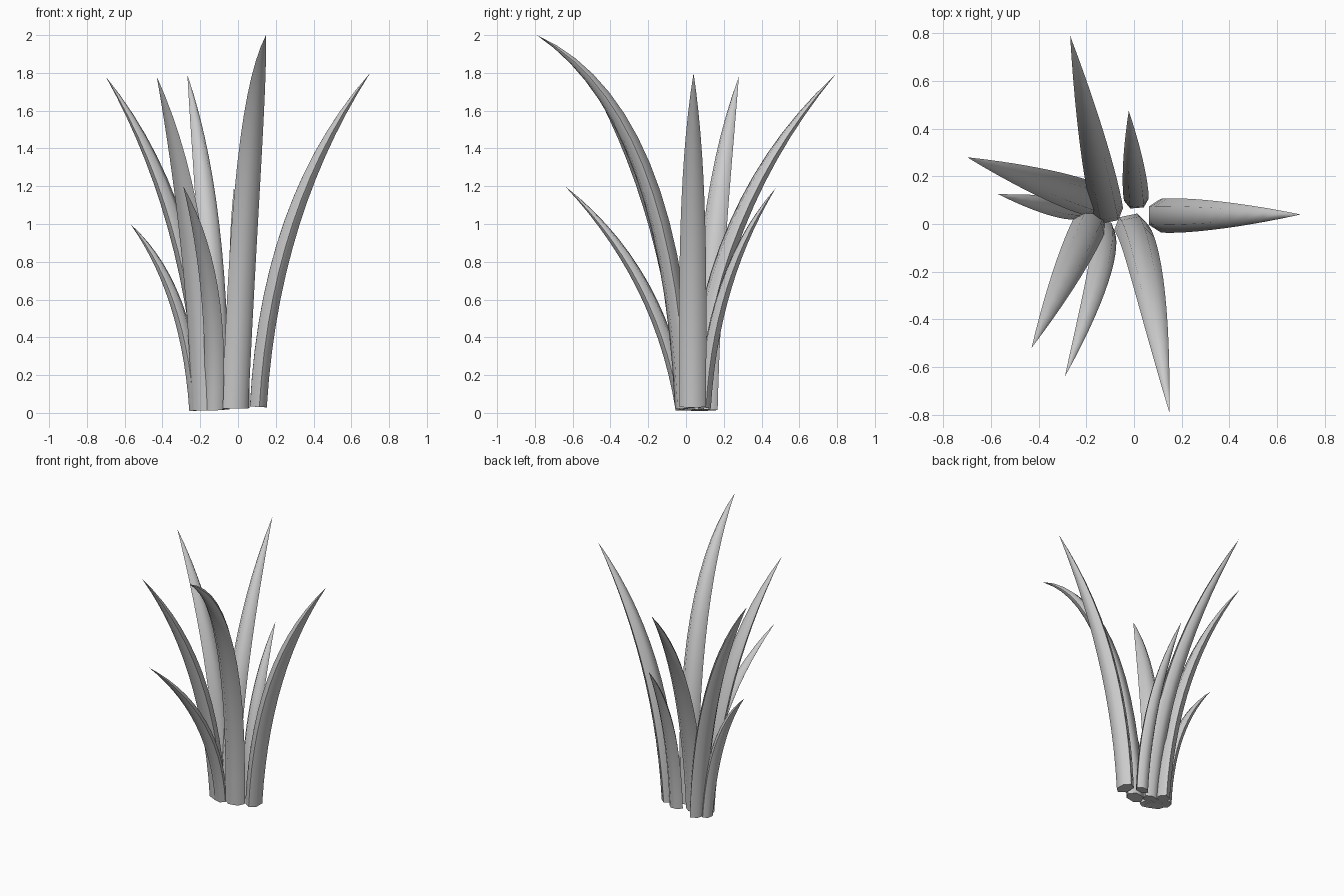
import bpy, bmesh, math
from mathutils import Vector

if "Cube" in bpy.data.objects:
    bpy.data.objects.remove(bpy.data.objects["Cube"])

# Six-sided leaf section: (across the width, outward), in half widths / half depths
SECTION = [(-1, 0.05), (-0.55, -1), (0.55, -1), (1, 0.05), (0.5, 0.9), (-0.5, 0.9)]
RINGS = 14


def leaf(name, base, tip, width, depth, ctrl=(0.1, 0.6), bow=0.0):
    """Sweep a tapering section along a quadratic arc from base to tip."""
    b = Vector((base[0], base[1], 0.025 + 0.06 * base[0]))
    e = Vector(tip)
    flat = Vector((e.x - b.x, e.y - b.y, 0))
    out = flat.normalized()
    side = Vector((-out.y, out.x, 0))
    reach, rise = flat.length, e.z - b.z
    bm = bmesh.new()
    rings = []
    for i in range(RINGS):
        t = i / RINGS
        d = 2 * t * (1 - t) * ctrl[0] + t * t
        h = 2 * t * (1 - t) * ctrl[1] + t * t
        dd = 2 * (1 - 2 * t) * ctrl[0] + 2 * t
        dh = 2 * (1 - 2 * t) * ctrl[1] + 2 * t
        tangent = (out * dd * reach + Vector((0, 0, dh * rise))).normalized()
        normal = side.cross(tangent).normalized()
        if normal.dot(out) < 0:
            normal = -normal
        p = b + out * d * reach + Vector((0, 0, h * rise)) + side * bow * 4 * t * (1 - t)
        # full width low down, closing to a point at the tip
        s = (1 - t ** 2.6) * (0.94 + 0.2 * t)
        rings.append([bm.verts.new(p + side * u * s * width / 2 + normal * v * s * depth / 2)
                      for u, v in SECTION])
    n = len(SECTION)
    for r0, r1 in zip(rings, rings[1:]):
        for k in range(n):
            bm.faces.new((r0[k], r0[(k + 1) % n], r1[(k + 1) % n], r1[k]))
    point = bm.verts.new(e)
    for k in range(n):
        bm.faces.new((rings[-1][k], rings[-1][(k + 1) % n], point))
    bm.faces.new(rings[0])
    bmesh.ops.recalc_face_normals(bm, faces=bm.faces)
    mesh = bpy.data.meshes.new(name)
    bm.to_mesh(mesh)
    bm.free()
    ob = bpy.data.objects.new(name, mesh)
    bpy.context.collection.objects.link(ob)
    bpy.context.view_layer.objects.active = ob
    ob.select_set(True)
    bpy.ops.object.shade_smooth_by_angle(angle=math.radians(60))
    ob.select_set(False)


# Tall leaves
leaf("right_leaf", (0.11, 0.035), (0.70, 0.04, 1.80), 0.15, 0.10)
leaf("front_leaf", (-0.015, -0.01), (0.148, -0.79, 2.0), 0.15, 0.10, (0.1, 0.8), 0.025)
leaf("back_leaf", (-0.11, 0.05), (-0.268, 0.79, 1.79), 0.14, 0.09)
leaf("left_leaf", (-0.17, 0.10), (-0.70, 0.28, 1.78), 0.15, 0.09)
leaf("front_left_leaf", (-0.18, 0.01), (-0.43, -0.52, 1.78), 0.15, 0.09)

# Short leaves
leaf("short_front_leaf", (-0.13, -0.02), (-0.29, -0.64, 1.20), 0.11, 0.07, (0.15, 0.6), 0.03)
leaf("short_left_leaf", (-0.225, 0.07), (-0.57, 0.125, 1.0), 0.10, 0.07, (0.1, 0.65), 0.012)
leaf("short_back_leaf", (0.01, 0.10), (-0.022, 0.475, 1.19), 0.11, 0.07)
